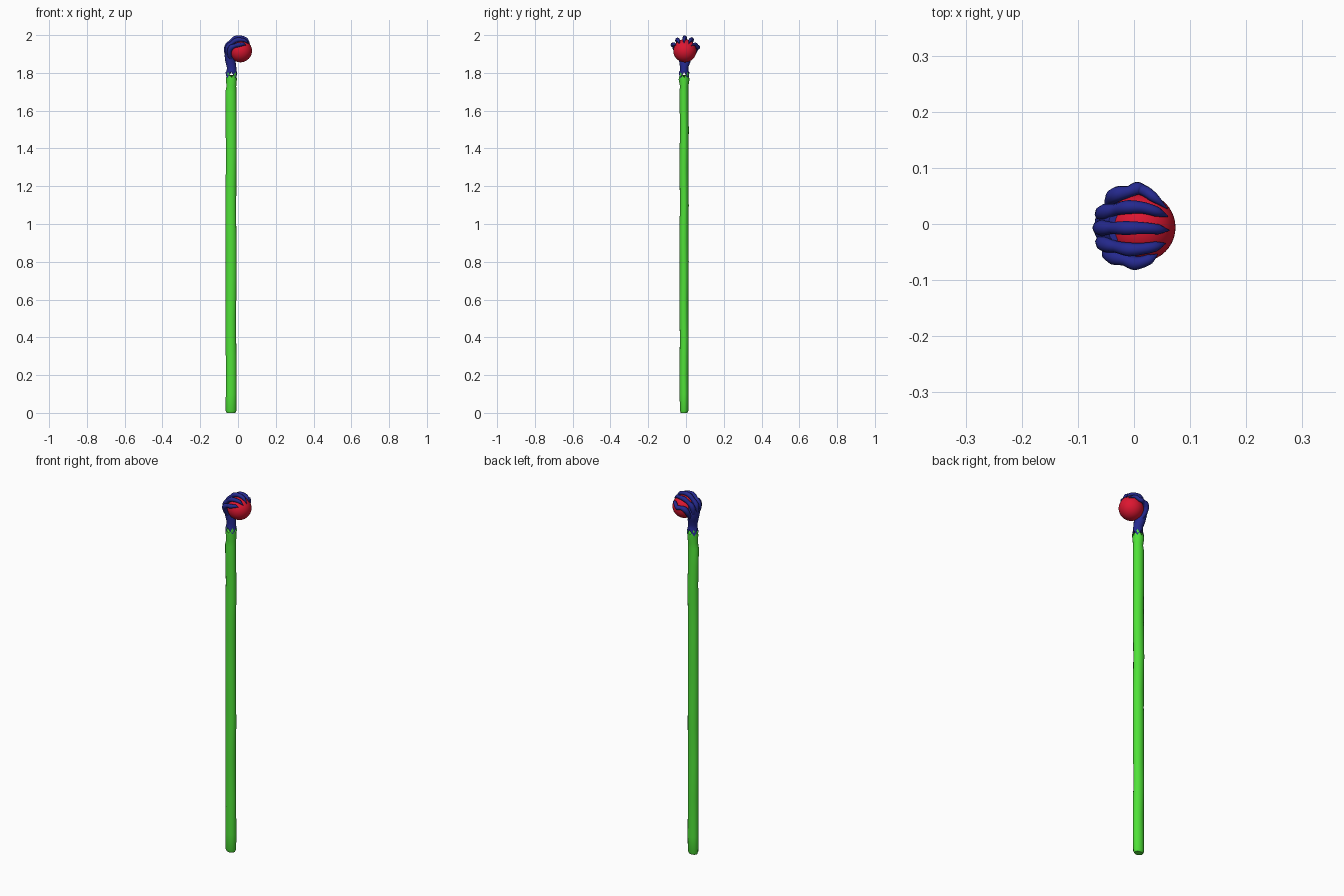
import bpy, bmesh, math, random
from math import sin, cos, radians, tau
from mathutils import Vector

random.seed(4)
if "Cube" in bpy.data.objects:
    bpy.data.objects.remove(bpy.data.objects["Cube"])


def material(name, colour):
    mat = bpy.data.materials.new(name)
    mat.diffuse_color = colour
    mat.use_nodes = True
    mat.node_tree.nodes["Principled BSDF"].inputs["Base Color"].default_value = colour
    return mat


GREEN = material("green", (0.08, 0.76, 0.04, 1))
BLUE = material("blue", (0.018, 0.022, 0.27, 1))
RED = material("red", (0.72, 0.008, 0.03, 1))


def finish(obj, mat, angle=40):
    obj.data.materials.append(mat)
    bpy.ops.object.select_all(action='DESELECT')
    obj.select_set(True)
    bpy.context.view_layer.objects.active = obj
    bpy.ops.object.shade_smooth_by_angle(angle=radians(angle))


def loft(name, rings, mat, sides=16, wobble=0.0):
    """Rings are (z, x, y, half width, half depth, tooth height)."""
    bm = bmesh.new()
    loops = []
    for z, x, y, rx, ry, tooth in rings:
        loop = []
        for i in range(sides):
            a = tau * i / sides
            k = 1 + random.uniform(-wobble, wobble)
            loop.append(bm.verts.new((x + rx * k * cos(a), y + ry * k * sin(a),
                                      z + tooth * cos(4 * a))))
        loops.append(loop)
    for low, high in zip(loops, loops[1:]):
        for i in range(sides):
            j = (i + 1) % sides
            bm.faces.new((low[i], low[j], high[j], high[i]))
    bm.faces.new(loops[0][::-1])
    bm.faces.new(loops[-1])
    mesh = bpy.data.meshes.new(name)
    bm.to_mesh(mesh)
    bm.free()
    obj = bpy.data.objects.new(name, mesh)
    bpy.context.collection.objects.link(obj)
    finish(obj, mat)
    return obj


# Shaft: slightly uneven pole with a flared, toothed top
AX, AY = -0.037, -0.01
shaft = [(0, AX, AY, 0.023, 0.018, 0), (0.012, AX, AY, 0.028, 0.023, 0)]
for n in range(1, 18):
    shaft.append((n / 10, AX + 0.001 * sin(n), AY + 0.001 * cos(n * 1.7), 0.0285, 0.0235, 0))
shaft += [(1.73, AX + 0.002, AY, 0.026, 0.022, 0),
          (1.765, AX + 0.002, AY, 0.029, 0.028, 0),
          (1.79, AX + 0.003, AY, 0.028, 0.026, -0.015)]
loft("shaft", shaft, GREEN, wobble=0.03)

# Wrist and palm: toothed cuff widening into the back of the hand
loft("palm", [(1.788, -0.035, AY, 0.031, 0.028, 0.016),
              (1.81, -0.034, AY, 0.026, 0.022, 0),
              (1.83, -0.034, AY, 0.025, 0.022, 0),
              (1.86, -0.040, -0.006, 0.027, 0.030, 0),
              (1.89, -0.046, -0.005, 0.025, 0.037, 0),
              (1.93, -0.044, -0.005, 0.022, 0.036, 0),
              (1.955, -0.034, -0.005, 0.012, 0.026, 0)], BLUE)

# Orb
ORB = Vector((0.013, -0.006, 1.917))
bpy.ops.mesh.primitive_uv_sphere_add(segments=40, ring_count=24, radius=0.061, location=ORB)
orb = bpy.context.object
orb.name = "orb"
finish(orb, RED)


def on_orb(sweep, side, dist):
    """Point around the orb: sweep runs from the back over the top."""
    t, b = radians(sweep), radians(side)
    return ORB + dist * Vector((-cos(t) * cos(b), sin(b), sin(t) * cos(b)))


def finger(name, side, tip_side, tip_sweep):
    stations = [(-48, side * 0.2, 0.072, 0.009), (-12, side * 0.55, 0.073, 0.012),
                (18, side * 0.72, 0.074, 0.0145), (42, side * 0.9, 0.070, 0.0105),
                (68, side, 0.072, 0.0125), (92, side, 0.070, 0.0105),
                ((92 + tip_sweep) / 2, (side + tip_side) / 2, 0.068, 0.009),
                (tip_sweep, tip_side, 0.063, 0.001)]
    curve = bpy.data.curves.new(name, 'CURVE')
    curve.dimensions = '3D'
    curve.bevel_depth = 1
    curve.bevel_resolution = 2
    curve.use_fill_caps = True
    spline = curve.splines.new('BEZIER')
    spline.resolution_u = 4
    spline.bezier_points.add(len(stations) - 1)
    for p, (sweep, lateral, dist, radius) in zip(spline.bezier_points, stations):
        p.co = on_orb(sweep, lateral, dist)
        p.radius = radius
        p.handle_left_type = p.handle_right_type = 'AUTO'
    obj = bpy.data.objects.new(name, curve)
    bpy.context.collection.objects.link(obj)
    bpy.ops.object.select_all(action='DESELECT')
    obj.select_set(True)
    bpy.context.view_layer.objects.active = obj
    bpy.ops.object.convert(target='MESH')
    finish(bpy.context.object, BLUE, 60)


# Clawed fingers fanned over the orb
finger("back_outer_finger", 74, 32, 150)
finger("back_inner_finger", 30, 18, 142)
finger("middle_finger", -1, -5, 142)
finger("front_inner_finger", -33, -27, 140)
finger("front_outer_finger", -62, -50, 135)
